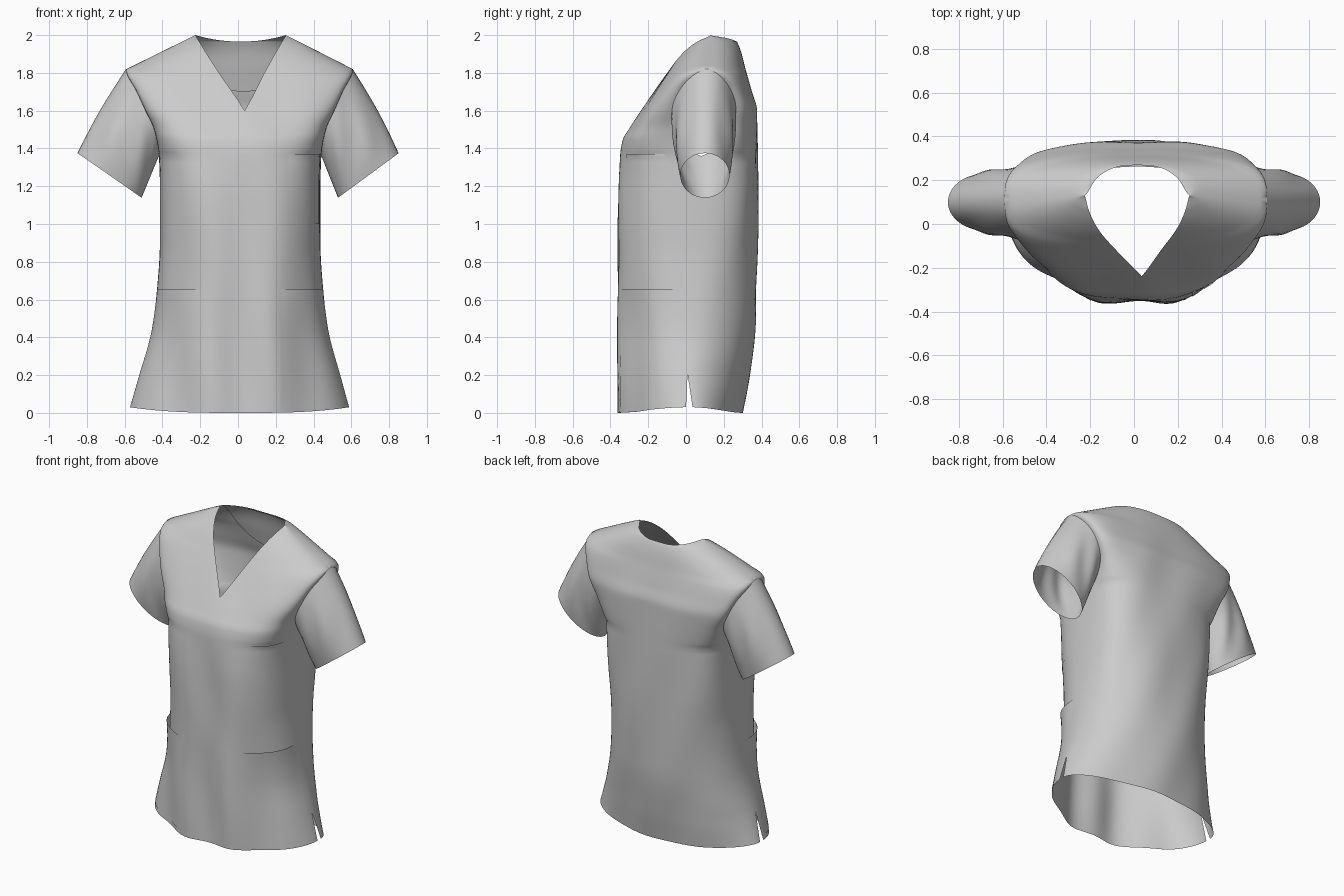
import bpy, bmesh
from math import sin, cos, pi, asin, sqrt, exp
from mathutils import Vector

if "Cube" in bpy.data.objects:
    bpy.data.objects.remove(bpy.data.objects["Cube"])


def curve(*keys):
    """Monotone smooth interpolation through (z, value) keys."""
    zs, vs = [k[0] for k in keys], [k[1] for k in keys]
    d = [(vs[i + 1] - vs[i]) / (zs[i + 1] - zs[i]) for i in range(len(zs) - 1)]
    m = [d[0]] + [2 * a * b / (a + b) if a * b > 0 else 0 for a, b in zip(d, d[1:])] + [d[-1]]

    def f(z):
        z = min(max(z, zs[0]), zs[-1])
        i = max(j for j in range(len(d)) if zs[j] <= z)
        h = zs[i + 1] - zs[i]
        t = (z - zs[i]) / h
        return (vs[i] * (1 + 2 * t) * (1 - t) ** 2 + h * m[i] * t * (1 - t) ** 2
                + vs[i + 1] * t * t * (3 - 2 * t) + h * m[i + 1] * t * t * (t - 1))
    return f


# Silhouette profiles by height: half width, front, back, side seam, squareness
ARM, SHOULDER, VTIP, NAPE = 1.36, 1.82, 1.6, 1.965
half_w = curve((0, .58), (.2, .53), (.45, .465), (.65, .44), (.9, .425), (1.2, .425), (ARM, .43),
               (1.5, .455), (1.6, .5), (1.7, .545), (SHOULDER, .6), (1.83, .58), (1.91, .42), (2, .24))
front_y = curve((0, -.362), (.6, -.362), (1.1, -.358), (1.37, -.345), (1.45, -.33), (1.5, -.3),
                (1.6, -.235), (1.8, -.1), (1.9, -.03), (1.97, .045), (2, .13))
back_y = curve((0, .3), (.2, .335), (.5, .37), (1, .38), (1.6, .375), (1.7, .348), (1.8, .32),
               (1.965, .27), (1.985, .235), (2, .13))
side_y = curve((0, 0), (.7, .03), (ARM, .08), (SHOULDER, .11), (2, .13))
power = curve((0, 1.8), (.65, 2.3), (1.3, 3), (1.6, 2.6), (2, 2.2))


def shift(x, z):
    """Slight sideways lean of the garment."""
    return x + .015 * (1 - (x / .86) ** 2) + .02 * exp(-(x / .2) ** 2 - ((z - VTIP) / .2) ** 2)


def body_point(face, side, s, z, x=None):
    """face -1 front / +1 back; s runs from the centre or neckline to the side."""
    w = half_w(z)
    if face < 0:
        x0 = max(0, (z - VTIP) * .6)
    else:
        x0 = .24 * sqrt(max(0, (z - NAPE) / .035))
    x0 = min(x0, w)
    if x is None:
        x = x0 + (w - x0) * sin(s * pi / 2)
    n = power(z)
    se = max(0, 1 - min(1, x / w) ** n) ** (1 / n)
    edge = side_y(z)
    if ARM < z < SHOULDER:
        edge += face * .17 * max(0, sin(pi * (z - ARM) / (SHOULDER - ARM))) ** .6
    if face > 0 and z < .2:
        edge += .035 * (1 - z / .2)
    y = edge + ((front_y if face < 0 else back_y)(z) - edge) * se
    # soft vertical drape and diagonal creases
    sx = side * x
    fade = max(0, min(1, (1.35 - z) / .8))
    if face < 0:
        y += .018 * cos(2 * pi * sx / .36) * fade * se
    y += .004 * sin(16 * sx + 7 * z) * se * max(0, min(1, (1.9 - z) * 3))
    z += .03 * (x / .58) ** 3 * max(0, 1 - z / .3)
    return Vector((shift(sx, z), y, z))


def mesh_object(name, grids):
    """Weld rows of points into one smooth object."""
    bm = bmesh.new()
    for g in grids:
        rows = [[bm.verts.new(p) for p in row] for row in g]
        for a, b in zip(rows, rows[1:]):
            for i in range(len(a) - 1):
                bm.faces.new((a[i], a[i + 1], b[i + 1], b[i]))
    bmesh.ops.remove_doubles(bm, verts=bm.verts, dist=.0006)
    bmesh.ops.recalc_face_normals(bm, faces=bm.faces)
    me = bpy.data.meshes.new(name)
    bm.to_mesh(me)
    bm.free()
    ob = bpy.data.objects.new(name, me)
    bpy.context.collection.objects.link(ob)
    ob.select_set(True)
    bpy.context.view_layer.objects.active = ob
    return ob


def steps(a, b, n):
    return [a + (b - a) * i / n for i in range(n)]


arm_z = steps(ARM, VTIP, 12) + steps(VTIP, SHOULDER, 12) + [SHOULDER]
rows_z = steps(0, .2, 6) + steps(.2, ARM, 30) + arm_z + steps(SHOULDER, NAPE, 9)[1:] + steps(NAPE, 2, 10) + [2]

# Body: front and back panels, open at V neck, armholes, hem and side slits
mesh_object("body", [[[body_point(f, sd, i / 28, z) for i in range(29)] for z in rows_z]
                     for f in (-1, 1) for sd in (-1, 1)])


# Sleeves: loft from the armhole edge to a slanted oval cuff
def sleeve(name, side):
    loop = []
    for face, zs in ((-1, arm_z), (1, arm_z[::-1])):
        for z in zs:
            a = pi * (z - ARM) / (SHOULDER - ARM)
            start = body_point(face, side, 1, z)
            c = -cos(a)
            cuff = Vector((shift(side * (.685 + .165 * c), 1.2), .1 + face * .13 * sin(a), 1.257 + .118 * c))
            loop.append((start, cuff, a, face))
    grid = []
    for j in range(17):
        t = j / 16
        row = []
        for p, q, a, face in loop:
            v = p.lerp(q, t)
            b = sin(pi * t)
            v.y += face * sin(a) * b * (.008 + .008 * sin(5 * a + 6 * t))
            v.x += side * .012 * b * max(0, -cos(a))
            row.append(v)
        grid.append(row)
    mesh_object(name, [grid])


sleeve("left_sleeve", 1)
sleeve("right_sleeve", -1)


# Patch pockets: follow the front panel and lift slightly at the open top
def pocket(name, side, x_in, s_out, z0, z1, lift):
    grid = []
    for j in range(19):
        v = j / 18
        z = z0 + (z1 - z0) * v
        s_in = asin(x_in / half_w(z)) * 2 / pi
        row = []
        for i in range(19):
            u = i / 18
            s = s_in + (s_out - s_in) * u
            p = body_point(-1, side, s, z)
            n = (body_point(-1, side, s + .01, z) - body_point(-1, side, s - .01, z)).cross(Vector((0, 0, 1)))
            n = n.normalized() * side
            row.append(p + n * (.003 + lift * v ** 3 * sin(pi * u)))
        grid.append(row)
    # folded inner edge along the opening
    grid.append([p + Vector((0, .004, -.012)) for p in grid[-1]])
    mesh_object(name, [grid])


pocket("left_hip_pocket", 1, .21, .93, .03, .655, .018)
pocket("right_hip_pocket", -1, .21, .93, .03, .655, .018)
pocket("chest_pocket", 1, .25, .86, 1.0, 1.37, .009)

# Rounded facing sewn inside the back neck
facing = []
for j in range(13):
    row = []
    for i in range(-20, 21):
        x = .265 * sin(i / 20 * pi / 2)
        low = NAPE - .265 * sqrt(max(0, 1 - (x / .265) ** 2))
        z = low + (NAPE - low) * j / 12
        row.append(body_point(1, 1 if x >= 0 else -1, 0, z, abs(x)) - Vector((0, .008, 0)))
    facing.append(row)
mesh_object("neck_facing", [facing])

bpy.ops.object.shade_smooth_by_angle(angle=.9)
